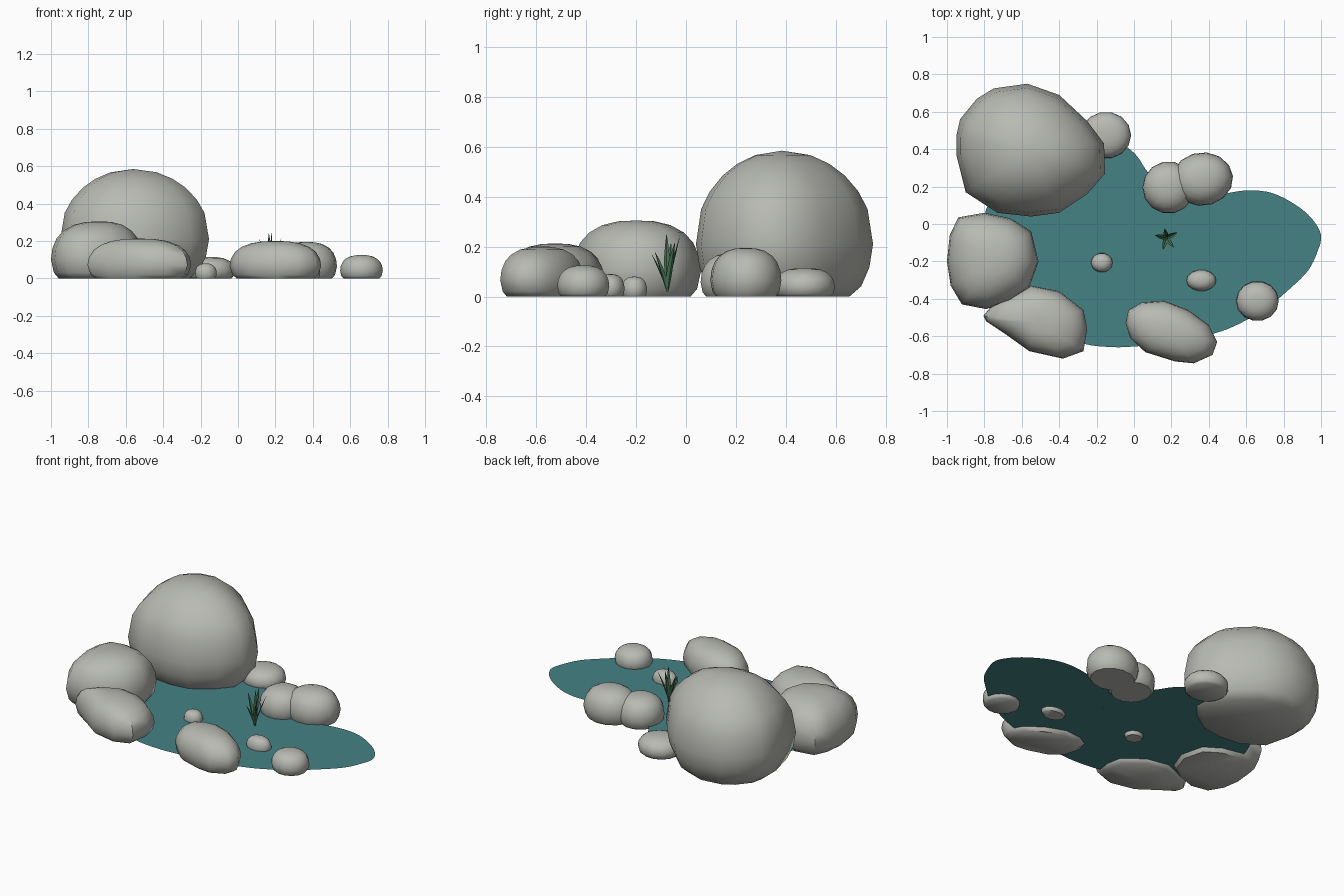
import bpy, bmesh, math
from mathutils import Vector

if "Cube" in bpy.data.objects:
    bpy.data.objects.remove(bpy.data.objects["Cube"])


def material(name, rgb):
    m = bpy.data.materials.new(name)
    m.diffuse_color = (*rgb, 1)
    m.use_nodes = True
    m.node_tree.nodes["Principled BSDF"].inputs["Base Color"].default_value = m.diffuse_color
    return m


STONE = material("grey stone", (0.48, 0.49, 0.45))
WATER = material("teal water", (0.06, 0.225, 0.235))
LEAF = material("reed green", (0.07, 0.19, 0.10))


def finish(bm, name, mat, angle=None):
    me = bpy.data.meshes.new(name)
    bm.to_mesh(me)
    bm.free()
    me.materials.append(mat)
    ob = bpy.data.objects.new(name, me)
    bpy.context.collection.objects.link(ob)
    if angle:
        bpy.ops.object.select_all(action='DESELECT')
        ob.select_set(True)
        bpy.context.view_layer.objects.active = ob
        bpy.ops.object.shade_smooth_by_angle(angle=math.radians(angle))
    return ob


# Rock: a plan outline shrunk ring by ring towards its apex (radius, height)
TALL = [(.74, 0), (.87, .07), (.96, .2), (1, .36), (.94, .6), (.84, .72),
        (.69, .83), (.52, .91), (.31, .97)]
LOW = [(.84, 0), (.94, .1), (1, .33), (.97, .53), (.88, .71), (.74, .84),
       (.53, .94), (.28, .99)]


def rock(name, outline, top, apex=None, profile=LOW):
    if apex is None:
        apex = [(min(p[i] for p in outline) + max(p[i] for p in outline)) / 2 for i in (0, 1)]
    ax, ay = apex
    bm = bmesh.new()
    rings = [[bm.verts.new((ax + (x - ax) * r, ay + (y - ay) * r, top * h))
              for x, y in outline] for r, h in profile]
    n = len(outline)
    for a, b in zip(rings, rings[1:]):
        for i in range(n):
            j = (i + 1) % n
            bm.faces.new((a[i], a[j], b[j], b[i]))
    tip = bm.verts.new((ax, ay, top))
    for i in range(n):
        bm.faces.new((rings[-1][i], rings[-1][(i + 1) % n], tip))
    bm.faces.new(rings[0])
    bmesh.ops.recalc_face_normals(bm, faces=bm.faces)
    return finish(bm, name, STONE, 50)


def oval(cx, cy, rx, ry, turn=0, n=14):
    c, s = math.cos(turn), math.sin(turn)
    pts = [(rx * math.cos(2 * math.pi * i / n), ry * math.sin(2 * math.pi * i / n))
           for i in range(n)]
    return [(cx + x * c - y * s, cy + x * s + y * c) for x, y in pts]


# Large shore boulders
rock("large_boulder", [(-.95, .37), (-.95, .47), (-.93, .56), (-.84, .67), (-.75, .725),
     (-.57, .75), (-.40, .69), (-.25, .55), (-.16, .43), (-.155, .27), (-.25, .16),
     (-.4, .06), (-.55, .04), (-.73, .06), (-.9, .17)], .585, (-.56, .385), TALL)
rock("left_boulder", [(-1, -.2), (-.985, -.06), (-.94, .035), (-.8, .06), (-.66, .03),
     (-.55, -.04), (-.51, -.2), (-.56, -.34), (-.66, -.41), (-.79, -.455), (-.92, -.43),
     (-.98, -.33)], .305, (-.74, -.2))
rock("front_left_boulder", [(-.805, -.49), (-.73, -.4), (-.55, -.33), (-.4, -.36),
     (-.27, -.46), (-.25, -.56), (-.27, -.68), (-.38, -.72), (-.56, -.68), (-.7, -.58),
     (-.79, -.52)], .213)
rock("front_boulder", [(-.045, -.53), (-.03, -.46), (.04, -.42), (.16, -.41), (.29, -.46),
     (.4, -.54), (.445, -.63), (.42, -.7), (.32, -.745), (.22, -.735), (.06, -.685),
     (-.02, -.61)], .2)

# Smaller stones on the shore and in the water
rock("back_stone_inner", oval(.185, .195, .14, .14), .175)
rock("back_stone_outer", oval(.365, .24, .165, .143, .1), .195)
rock("back_stone_flat", oval(-.15, .475, .135, .125), .115)
rock("right_stone", oval(.66, -.412, .114, .107), .125)
rock("pond_pebble_left", oval(-.172, -.207, .058, .052), .08)
rock("pond_pebble_right", oval(.36, -.302, .08, .057), .09)

# Water sheet with a rounded, kidney-like shore
SHORE = [(-.79, .08), (-.7, .22), (-.5, .36), (-.25, .45), (-.08, .43), (.01, .37),
         (.08, .27), (.2, .17), (.35, .13), (.5, .165), (.62, .18), (.74, .165), (.86, .105),
         (.95, .03), (1, -.06), (.98, -.15), (.93, -.25), (.84, -.34), (.72, -.44),
         (.57, -.53), (.43, -.585), (.22, -.635), (0, -.655), (-.12, -.658), (-.27, -.64),
         (-.45, -.57), (-.65, -.45), (-.78, -.25), (-.81, -.07)]
bm = bmesh.new()
verts = []
n = len(SHORE)
for i in range(n):
    a, b, c, d = (Vector(SHORE[(i + k) % n]) for k in (-1, 0, 1, 2))
    for t in (0, .25, .5, .75):
        p = .5 * (2 * b + (c - a) * t + (2 * a - 5 * b + 4 * c - d) * t * t
                  + (3 * b - a - 3 * c + d) * t ** 3)
        verts.append(bm.verts.new((min(p.x, 1), p.y, .022)))
face = bm.faces.new(verts)
face.normal_update()
if face.normal.z < 0:
    face.normal_flip()
finish(bm, "water", WATER)

# Reed clump: folded blades that bend outward to a pointed tip
BASE = Vector((.172, -.075, .02))
TIPS = [(.165, -.025, .24), (.112, -.06, .215), (.232, -.045, .215),
        (.212, -.125, .18), (.18, -.078, .25), (.155, -.138, .17)]
bm = bmesh.new()
for tip in TIPS:
    d = Vector(tip) - BASE
    out = Vector((d.x, d.y, 0)).normalized()
    side = Vector((-out.y, out.x, 0))
    rows = []
    for t, w in ((0, .005), (.3, .012), (.6, .012), (.85, .006), (1, .0005)):
        mid = BASE + Vector((d.x, d.y, 0)) * t ** 1.4 + Vector((0, 0, d.z * t))
        rows.append([bm.verts.new(q) for q in
                     (mid - side * w, mid + out * w * .5, mid + side * w)])
    for a, b in zip(rows, rows[1:]):
        for k in (0, 1):
            bm.faces.new((a[k], a[k + 1], b[k + 1], b[k]))
finish(bm, "reed_clump", LEAF)
